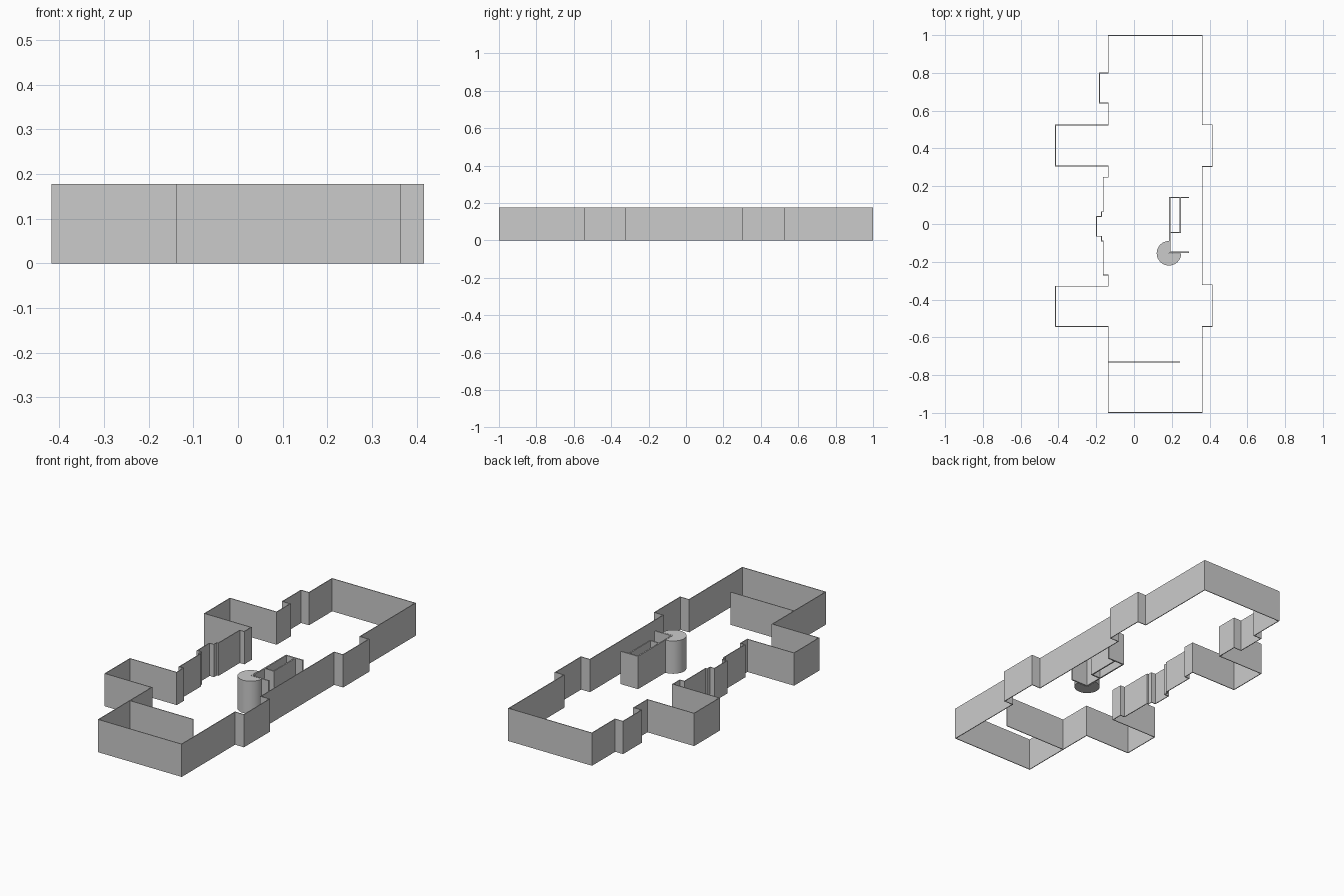
import bpy, bmesh, math

if "Cube" in bpy.data.objects:
    bpy.data.objects.remove(bpy.data.objects["Cube"])

H = 0.177  # common wall height


def finish(bm, name):
    mesh = bpy.data.meshes.new(name)
    bm.to_mesh(mesh)
    bm.free()
    obj = bpy.data.objects.new(name, mesh)
    bpy.context.collection.objects.link(obj)
    return obj


def wall(name, path, thickness, closed=False):
    """Upright ribbon along a centreline, thickened by a modifier."""
    bm = bmesh.new()
    low = [bm.verts.new((x, y, 0)) for x, y in path]
    high = [bm.verts.new((x, y, H)) for x, y in path]
    n = len(path)
    for i in range(n if closed else n - 1):
        j = (i + 1) % n
        bm.faces.new((low[i], low[j], high[j], high[i]))
    obj = finish(bm, name)
    mod = obj.modifiers.new("thickness", "SOLIDIFY")
    mod.thickness = thickness
    mod.offset = 0
    mod.use_even_offset = True
    return obj


def bay(x, depth, y0, y1):
    """Four points stepping out from a straight wall and back."""
    return [(x, y0), (x + depth, y0), (x + depth, y1), (x, y1)]


# Outer wall: right side upwards, then left side downwards
R, L = 0.3615, -0.136
outline = [(L, -0.998), (R, -0.998)]
outline += bay(R, 0.053, -0.542, -0.322)
outline += bay(R, 0.053, 0.305, 0.525)
outline += [(R, 0.998), (L, 0.998)]
outline += bay(L, -0.047, 0.80, 0.64)
outline += bay(L, -0.279, 0.524, 0.307)
# stepped entrance recess
outline += [(L, 0.247), (-0.163, 0.247), (-0.163, 0.065), (-0.172, 0.065)]
outline += bay(-0.172, -0.026, 0.04, -0.065)
outline += [(-0.172, -0.09), (-0.163, -0.09), (-0.163, -0.27), (L, -0.27)]
outline += bay(L, -0.279, -0.33, -0.543)
wall("outer_wall", outline, 0.004, closed=True)

# Partition near the front end
wall("partition", [(L, -0.73), (0.243, -0.73)], 0.004)

# Inner core: long back wall with two returns, plus a closet
wall("core_wall", [(0.29, 0.14), (0.19, 0.14), (0.19, -0.15), (0.29, -0.15)], 0.007)
wall("closet_wall", [(0.245, 0.14), (0.245, -0.045), (0.19, -0.045)], 0.007)

# Three-quarter round column at the core corner
bm = bmesh.new()
cx, cy, r, steps = 0.185, -0.155, 0.065, 24
pts = [bm.verts.new((cx, cy, 0))]
for i in range(steps + 1):
    a = math.pi / 2 + 1.5 * math.pi * i / steps
    pts.append(bm.verts.new((cx + r * math.cos(a), cy + r * math.sin(a), 0)))
base = bm.faces.new(pts)
top = bmesh.ops.extrude_face_region(bm, geom=[base], use_keep_orig=True)
bmesh.ops.translate(bm, vec=(0, 0, H),
                    verts=[g for g in top["geom"] if isinstance(g, bmesh.types.BMVert)])
bmesh.ops.recalc_face_normals(bm, faces=bm.faces[:])
column = finish(bm, "round_column")
bpy.context.view_layer.objects.active = column
column.select_set(True)
bpy.ops.object.shade_smooth_by_angle(angle=math.radians(30))
